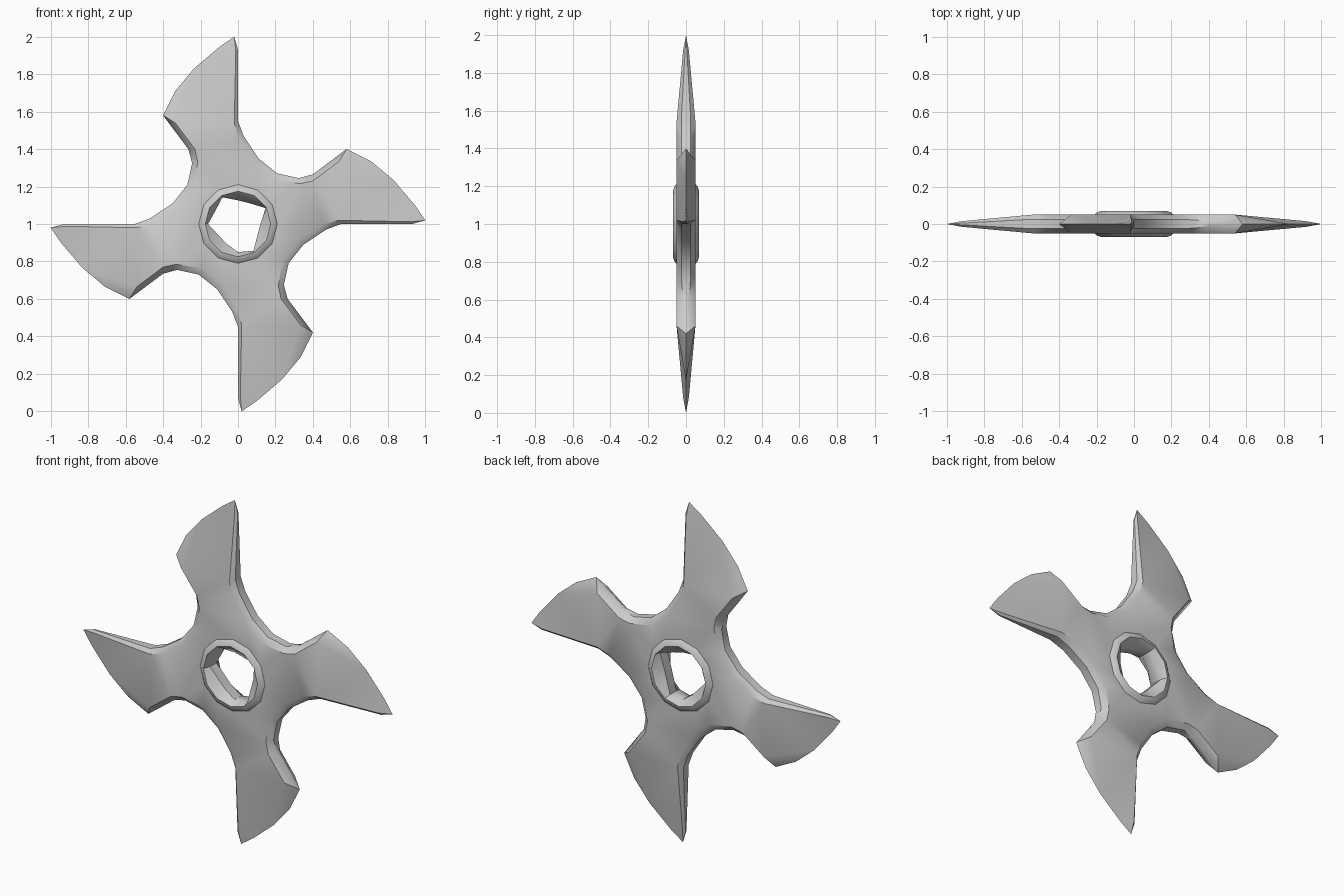
import bpy, bmesh, math

if "Cube" in bpy.data.objects:
    bpy.data.objects.remove(bpy.data.objects["Cube"])

# One arm: outline points (x, z, half thickness of the edge)
EDGE = {
    "A": (-0.245, 0.325, 0.022), "B": (-0.265, 0.40, 0.012), "C": (-0.40, 0.58, 0),
    "D": (-0.335, 0.71, 0), "E": (-0.235, 0.83, 0), "F": (-0.10, 0.945, 0),
    "G": (-0.02, 1.0, 0), "H": (0.0, 0.93, 0.004), "J": (0.0, 0.55, 0.025),
    "K": (0.03, 0.47, 0.025), "L": (0.11, 0.35, 0.025), "M": (0.21, 0.27, 0.025),
}
# Raised face points (x, z, half thickness)
FACE = {
    "A": (-0.215, 0.33, 0.05), "B": (-0.23, 0.40, 0.05), "C": (-0.335, 0.54, 0.05),
    "I": (-0.012, 0.92, 0.015), "J": (-0.02, 0.54, 0.05), "K": (0.0, 0.46, 0.05),
    "L": (0.08, 0.33, 0.05), "M": (0.185, 0.24, 0.05),
}
# Uneven five-sided hole, as radii every 30 degrees
HOLE = [.165, .126, .127, .17, .12, .12, .165, .15, .122, .12, .16, .14]

bm = bmesh.new()
cache = {}


def vert(p, quarter, side):
    x, z, y = p
    for _ in range(quarter % 4):
        x, z = z, -x
    key = (round(x, 4), round(y * side, 4) + 0.0, round(z + 1, 4))
    if key not in cache:
        cache[key] = bm.verts.new(key)
    return cache[key]


def face(*vs):
    vs = list(dict.fromkeys(vs))
    if len(vs) > 2 and not bm.faces.get(vs):
        bm.faces.new(vs)


def hub(i, r, y, side):
    a = math.radians(120 - 30 * (i % 12))
    return vert((r * math.cos(a), r * math.sin(a), y), 0, side)


for q in range(4):
    for s in (-1, 1):
        def e(n, k=0): return vert(EDGE[n], q + k, s)
        def f(n, k=0): return vert(FACE[n], q + k, s)

        # Bevels around neck and valleys
        for a, b, k in (("A", "B", 0), ("B", "C", 0), ("J", "K", 0),
                        ("K", "L", 0), ("L", "M", 0), ("M", "A", 1)):
            face(f(a), f(b, k), e(b, k), e(a))
        # Neck
        face(f("A"), f("B"), f("K"), f("L"))
        face(f("B"), f("C"), f("J"), f("K"))
        # Blade tapering to the cutting edge
        face(f("C"), e("C"), e("D"))
        face(f("C"), e("D"), e("E"))
        face(f("C"), e("E"), f("J"))
        face(f("J"), e("E"), e("F"))
        face(f("J"), e("F"), f("I"))
        face(f("I"), e("F"), e("G"))
        face(f("I"), e("G"), e("H"))
        face(f("J"), f("I"), e("H"), e("J"))
        # Plate between arms and hub
        ring = [f("A"), f("L"), f("M"), f("A", 1)]
        for i in range(3):
            n = q * 3 + i
            face(ring[i], ring[i + 1], hub(n + 1, .21, .05, s), hub(n, .21, .05, s))
    # Narrow rim wall
    for a, b, k in (("A", "B", 0), ("B", "C", 0), ("G", "H", 0), ("H", "J", 0),
                    ("J", "K", 0), ("K", "L", 0), ("L", "M", 0), ("M", "A", 1)):
        pa, pb = EDGE[a], EDGE[b]
        face(vert(pa, q, -1), vert(pb, q + k, -1), vert(pb, q + k, 1), vert(pa, q, 1))

# Raised collar and hole wall
for i in range(12):
    r0, r1 = HOLE[i], HOLE[(i + 1) % 12]
    for s in (-1, 1):
        prof = [(.21, .21, .05), (.197, .197, .062), (.175, .175, .069), (r0, r1, .03)]
        for (a0, a1, y), (b0, b1, w) in zip(prof, prof[1:]):
            face(hub(i, a0, y, s), hub(i + 1, a1, y, s), hub(i + 1, b1, w, s), hub(i, b0, w, s))
    face(hub(i, r0, .03, -1), hub(i + 1, r1, .03, -1), hub(i + 1, r1, .03, 1), hub(i, r0, .03, 1))

bmesh.ops.recalc_face_normals(bm, faces=bm.faces)
mesh = bpy.data.meshes.new("throwing_star")
bm.to_mesh(mesh)
bm.free()
star = bpy.data.objects.new("throwing_star", mesh)
bpy.context.collection.objects.link(star)
bpy.context.view_layer.objects.active = star
star.select_set(True)
bpy.ops.object.shade_smooth_by_angle(angle=math.radians(40))
